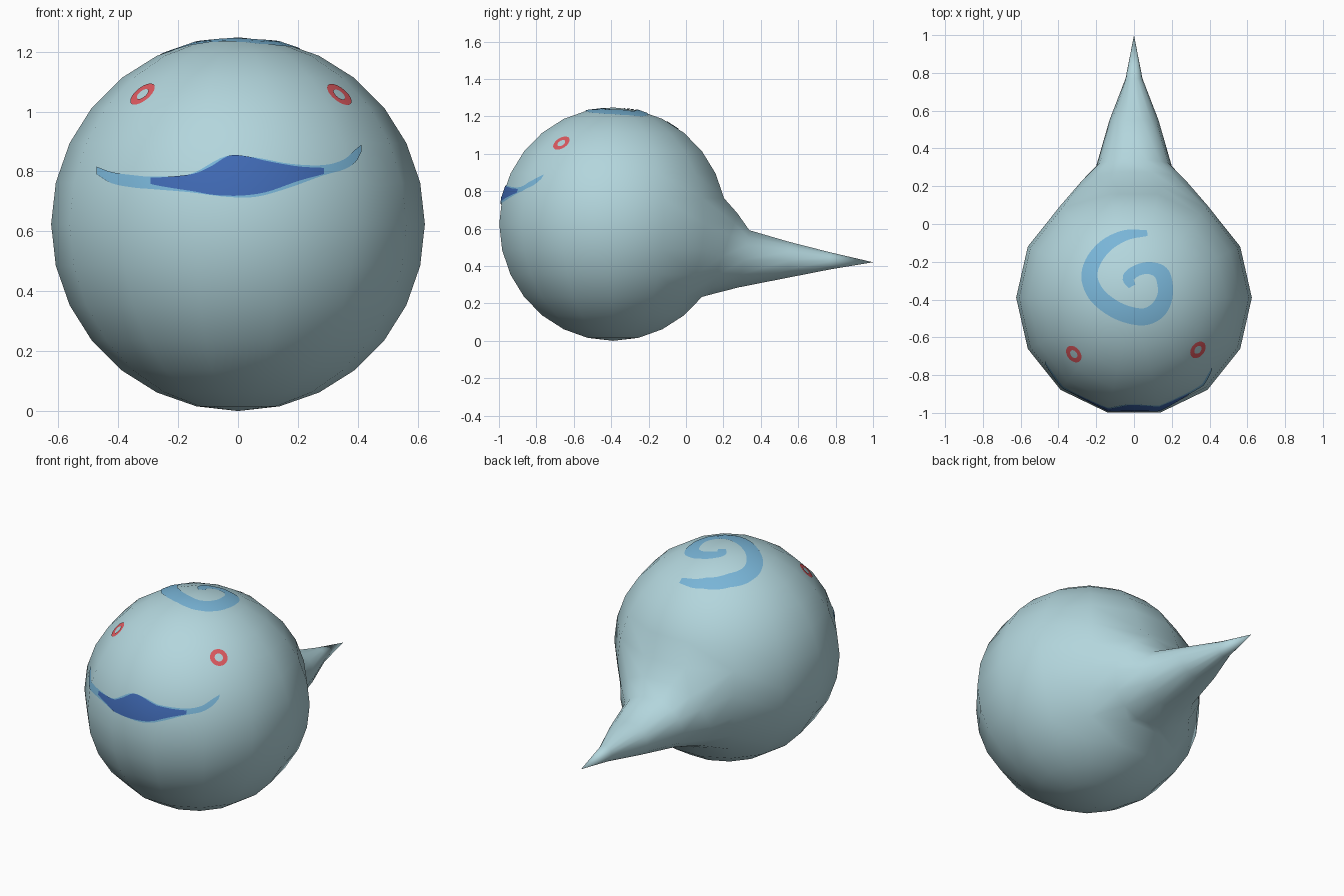
import bpy, bmesh
from math import sin, cos, atan2, pi, tau
from mathutils import Vector
from mathutils.bvhtree import BVHTree

if "Cube" in bpy.data.objects:
    bpy.data.objects.remove(bpy.data.objects["Cube"])

CENTRE = Vector((0, -0.39, 0.624))
RADIUS = 0.624
SIDES = 14


def material(name, colour):
    mat = bpy.data.materials.new(name)
    mat.use_nodes = True
    mat.diffuse_color = (*colour, 1)
    shader = next(n for n in mat.node_tree.nodes if n.type == "BSDF_PRINCIPLED")
    shader.inputs["Base Color"].default_value = (*colour, 1)
    shader.inputs["Roughness"].default_value = 0.8
    return mat


def finish(name, bm, mat):
    for face in bm.faces:
        face.smooth = True
    mesh = bpy.data.meshes.new(name)
    bm.to_mesh(mesh)
    mesh.materials.append(mat)
    obj = bpy.data.objects.new(name, mesh)
    bpy.context.scene.collection.objects.link(obj)
    return obj


pale = material("pale_blue_skin", (0.45, 0.67, 0.72))
sky = material("sky_blue_marking", (0.19, 0.46, 0.68))
navy = material("deep_blue_mouth", (0.05, 0.14, 0.45))
red = material("red_eye", (0.72, 0.10, 0.115))

# Round body, left open at the back where the tail grows out
body = bmesh.new()
poles = [body.verts.new(CENTRE + Vector((0, 0, s * RADIUS))) for s in (1, -1)]
rings = [[poles[0]] * SIDES]
for i in range(1, SIDES):
    t = pi * i / SIDES
    rings.append([body.verts.new(CENTRE + RADIUS * Vector((
        sin(t) * cos(tau * k / SIDES), sin(t) * sin(tau * k / SIDES), cos(t))))
        for k in range(SIDES)])
rings.append([poles[1]] * SIDES)
for i in range(SIDES):
    for k in range(SIDES):
        if 6 <= i < 10 and 2 <= k < 5:
            continue
        n = (k + 1) % SIDES
        quad = [rings[i][k], rings[i + 1][k], rings[i + 1][n], rings[i][n]]
        body.faces.new(list(dict.fromkeys(quad)))

# Tapering tail, lofted from the opening to a point
loop = ([rings[6][k] for k in range(2, 6)] + [rings[i][5] for i in range(7, 11)]
        + [rings[10][k] for k in (4, 3, 2)] + [rings[i][2] for i in (9, 8, 7)])
angles = [atan2((v.co.z - 0.5) / 0.26, v.co.x / 0.39) for v in loop]
# y, lean, half width, middle height, half height
for y, lean, w, z, h in ((0.2, 0.08, 0.3, 0.465, 0.228), (0.31, 0.03, 0.2, 0.44, 0.16),
                         (0.55, 0, 0.13, 0.435, 0.1), (0.77, 0, 0.045, 0.428, 0.048)):
    ring = [body.verts.new((w * cos(a), y + lean * sin(a), z + h * sin(a))) for a in angles]
    for j in range(len(loop)):
        body.faces.new((loop[j - 1], loop[j], ring[j], ring[j - 1]))
    loop = ring
tip = body.verts.new((0, 1, 0.42))
for j in range(len(loop)):
    body.faces.new((loop[j - 1], loop[j], tip))
bmesh.ops.delete(body, geom=[v for v in body.verts if not v.link_faces], context="VERTS")
bmesh.ops.recalc_face_normals(body, faces=body.faces)
finish("body_with_tail", body, pale)
surface = BVHTree.FromBMesh(body)


def plate(name, rows, direction, mat, lift=0.003):
    """Drop a grid of points onto the body as a thin marking."""
    direction = Vector(direction).normalized()
    bm = bmesh.new()
    grid, normals = [], []
    for row in rows:
        line = []
        for p in row:
            hit = surface.ray_cast(Vector(p) - direction * 3, direction)[0]
            out = (hit - CENTRE).normalized()
            line.append(bm.verts.new(hit + out * lift))
            normals.append(out)
        grid.append(line)
    for a, b in zip(grid, grid[1:]):
        for j in range(len(a) - 1):
            face = bm.faces.new((a[j], a[j + 1], b[j + 1], b[j]))
            face.normal_update()
            if face.normal.dot(direction) > 0:
                face.normal_flip()
    obj = finish(name, bm, mat)
    obj.data.normals_split_custom_set_from_vertices(normals)


def smooth_path(points, steps):
    """Catmull-Rom samples through the points."""
    pts = [Vector(p) for p in points]
    pts = [2 * pts[0] - pts[1]] + pts + [2 * pts[-1] - pts[-2]]
    result = []
    for a, b, c, d in zip(pts, pts[1:], pts[2:], pts[3:]):
        for s in range(steps):
            t = s / steps
            result.append(b + 0.5 * t * ((c - a) + t * ((2 * a - 5 * b + 4 * c - d)
                          + t * (3 * (b - c) + d - a))))
    return result + [pts[-2]]


# Mouth: x, lower edge, upper edge
def mouth(name, stations, mat, lift):
    rows = [[(x, 0, low + (high - low) * j / 6) for j in range(7)]
            for x, low, high in smooth_path(stations, 6)]
    plate(name, rows, (0, 1, 0), mat, lift)


mouth("lips", ((-0.47, 0.79, 0.815), (-0.42, 0.76, 0.797), (-0.35, 0.746, 0.787),
               (-0.28, 0.74, 0.782), (-0.16, 0.73, 0.79), (-0.04, 0.715, 0.85),
               (0.06, 0.715, 0.845), (0.17, 0.745, 0.825), (0.28, 0.785, 0.82),
               (0.35, 0.805, 0.838), (0.39, 0.83, 0.872), (0.41, 0.865, 0.888)), sky, 0.003)
mouth("mouth_opening", ((-0.29, 0.757, 0.778), (-0.24, 0.747, 0.78), (-0.15, 0.733, 0.79),
                        (-0.09, 0.722, 0.815), (-0.03, 0.718, 0.85), (0.03, 0.72, 0.848),
                        (0.1, 0.732, 0.832), (0.2, 0.767, 0.815), (0.285, 0.79, 0.81)),
      navy, 0.006)

# Ring eyes
for name, x, y, z in (("right_eye", -0.32, -0.69, 1.06), ("left_eye", 0.343, -0.67, 1.063)):
    spot = Vector((x, y, z))
    out = (spot - CENTRE).normalized()
    across = out.cross((0, 0, 1)).normalized()
    up = across.cross(out)
    rows = [[spot + r * (across * cos(tau * a / 28) + up * sin(tau * a / 28))
             for r in (0.023, 0.036, 0.049)] for a in range(29)]
    plate(name, rows, -out, red)

# Spiral on the crown: x, y, width
spiral = smooth_path(((0.07, -0.05, 0.03), (-0.04, -0.06, 0.055), (-0.14, -0.11, 0.07),
                      (-0.21, -0.19, 0.08), (-0.235, -0.28, 0.085), (-0.2, -0.37, 0.09),
                      (-0.12, -0.44, 0.09), (-0.03, -0.48, 0.09), (0.06, -0.49, 0.09),
                      (0.13, -0.45, 0.09), (0.165, -0.37, 0.08), (0.15, -0.27, 0.08),
                      (0.09, -0.235, 0.065), (0.02, -0.245, 0.06), (-0.03, -0.285, 0.06),
                      (-0.01, -0.33, 0.04)), 6)
rows = []
for i, p in enumerate(spiral):
    along = spiral[min(i + 1, len(spiral) - 1)] - spiral[max(i - 1, 0)]
    side = Vector((-along.y, along.x, 0)).normalized()
    rows.append([Vector((p.x, p.y, 0)) + side * p.z * (j / 6 - 0.5) for j in range(7)])
plate("crown_spiral", rows, (0, 0, -1), sky)
